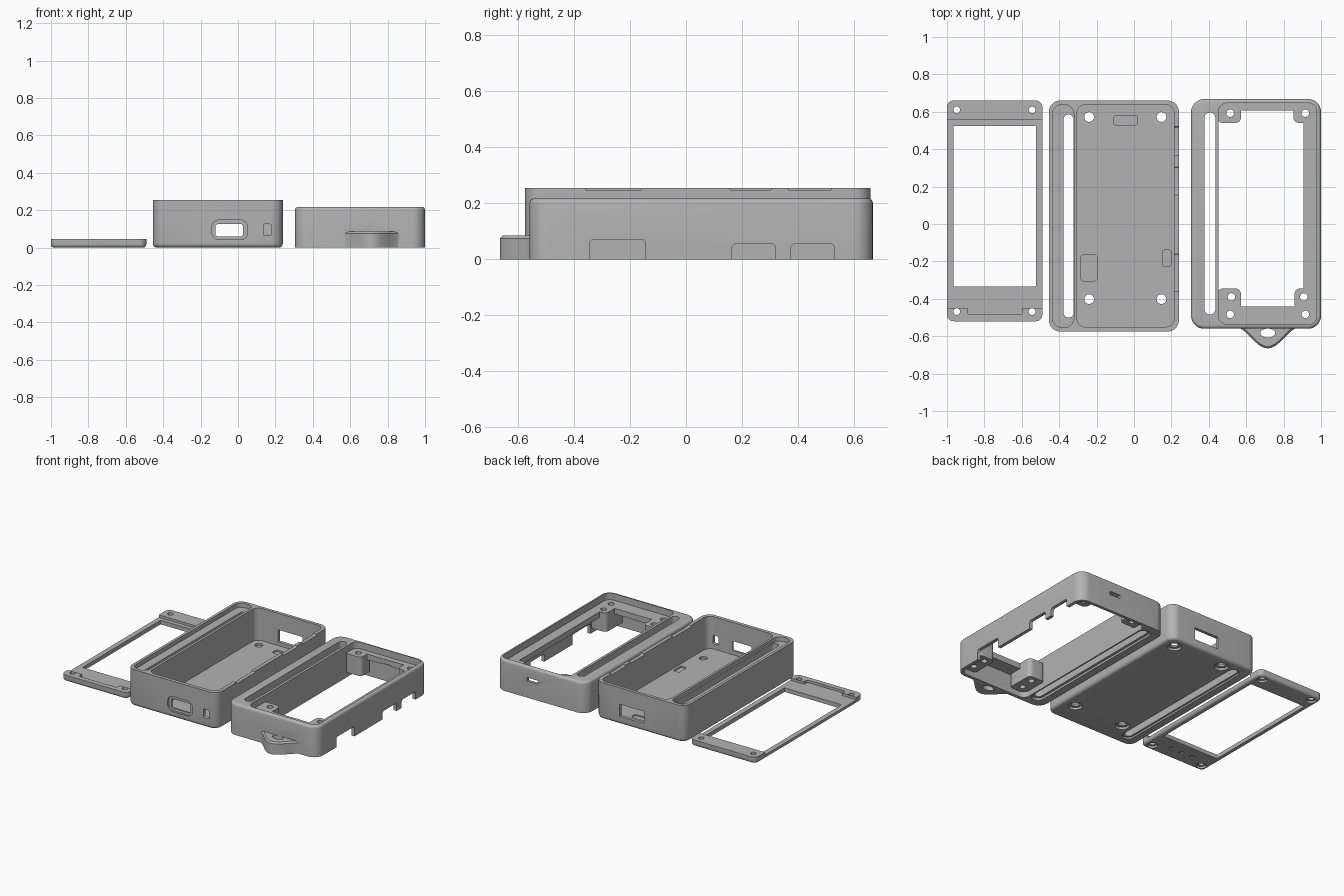
import bpy, bmesh, math
from mathutils import Matrix

if "Cube" in bpy.data.objects:
    bpy.data.objects.remove(bpy.data.objects["Cube"])

grey = bpy.data.materials.new("grey plastic")
grey.diffuse_color = (0.45, 0.45, 0.45, 1)
grey.use_nodes = True
grey.node_tree.nodes["Principled BSDF"].inputs["Base Color"].default_value = grey.diffuse_color


def outline(x0, x1, y0, y1, r, seg=8):
    """Rounded rectangle as a counter-clockwise list of points."""
    pts = []
    for cx, cy, a in ((x1 - r, y1 - r, 0), (x0 + r, y1 - r, 90),
                      (x0 + r, y0 + r, 180), (x1 - r, y0 + r, 270)):
        for i in range(seg + 1):
            t = math.radians(a + 90 * i / seg)
            pts.append((cx + r * math.cos(t), cy + r * math.sin(t)))
    return pts


def loft(name, rings, matrix=None):
    """Closed solid through rings of (points, z)."""
    bm = bmesh.new()
    loops = [[bm.verts.new((x, y, z)) for x, y in pts] for pts, z in rings]
    n = len(loops[0])
    for a, b in zip(loops, loops[1:]):
        for i in range(n):
            j = (i + 1) % n
            bm.faces.new((a[i], a[j], b[j], b[i]))
    bm.faces.new(loops[0][::-1])
    bm.faces.new(loops[-1])
    if matrix:
        bm.transform(matrix)
    bmesh.ops.recalc_face_normals(bm, faces=bm.faces)
    me = bpy.data.meshes.new(name)
    bm.to_mesh(me)
    bm.free()
    me.materials.append(grey)
    ob = bpy.data.objects.new(name, me)
    bpy.context.collection.objects.link(ob)
    return ob


def slab(x0, x1, y0, y1, z0, z1, r=0.01, low=0, high=0, name="cutter", matrix=None):
    """Rounded block with optional fillets on its bottom and top rims."""
    def ring(inset, z):
        return outline(x0 + inset, x1 - inset, y0 + inset, y1 - inset, max(r - inset, 0.001)), z
    angles = [math.radians(a) for a in (0, 22.5, 45, 67.5, 90)]
    rings = [ring(low * (1 - math.sin(a)), z0 + low * (1 - math.cos(a))) for a in angles] if low else [ring(0, z0)]
    rings += [ring(high * (1 - math.cos(a)), z1 - high * (1 - math.sin(a))) for a in angles] if high else [ring(0, z1)]
    return loft(name, rings, matrix)


def wall_cut(x0, x1, z0, z1, y0, y1, r):
    """Rounded opening running along y."""
    return slab(x0, x1, z0, z1, -y1, -y0, r, matrix=Matrix.Rotation(math.pi / 2, 4, 'X'))


def side_cut(y0, y1, z0, z1, x0, x1, r):
    """Rounded opening running along x."""
    m = Matrix(((0, 0, 1, 0), (1, 0, 0, 0), (0, 1, 0, 0), (0, 0, 0, 1)))
    return slab(y0, y1, z0, z1, x0, x1, r, matrix=m)


def peg(x, y, r, z0, z1, r2=None):
    def circle(q):
        return [(x + q * math.cos(i * math.pi / 12), y + q * math.sin(i * math.pi / 12)) for i in range(24)]
    return loft("cutter", [(circle(r), z0), (circle(r2 or r), z1)])


def combine(ob, tools, op='DIFFERENCE'):
    for t in tools:
        mod = ob.modifiers.new("bool", 'BOOLEAN')
        mod.operation, mod.object, mod.solver = op, t, 'EXACT'
        bpy.context.view_layer.update()
        me = bpy.data.meshes.new_from_object(ob.evaluated_get(bpy.context.evaluated_depsgraph_get()))
        ob.modifiers.clear()
        ob.data = me
        bpy.data.objects.remove(t)


# Cover plate with window, raised ends and screw holes
plate = slab(-1, -0.49, -0.52, 0.66, 0, 0.045, 0.035, low=0.018, name="cover_plate")
cuts = [slab(-0.965, -0.525, -0.335, 0.525, -0.1, 0.1, 0.004),
        slab(-1.1, -0.4, -0.45, 0.555, 0.028, 0.1, 0.002),
        slab(-0.89, -0.595, -0.485, -0.4, 0.028, 0.1, 0.015)]
for x in (-0.948, -0.545):
    for y in (0.61, -0.468):
        cuts += [peg(x, y, 0.018, -0.1, 0.1), peg(x, y, 0.033, -0.01, 0.014)]
cuts += [peg(x, -0.42, 0.015, -0.01, 0.008) for x in (-0.83, -0.745, -0.66)]
combine(plate, cuts)

# Lower case: tray with strap slot along the left
case = slab(-0.455, 0.24, -0.575, 0.66, 0, 0.255, 0.06, low=0.022, name="lower_case")
cuts = [slab(-0.305, 0.215, -0.55, 0.638, 0.03, 0.4, 0.045),
        slab(-0.436, -0.322, -0.553, 0.638, 0.225, 0.4, 0.05),
        slab(-0.377, -0.323, -0.5, 0.585, -0.1, 0.4, 0.0265),
        slab(-0.39, -0.31, -0.513, 0.598, -0.1, 0.012, 0.039)]
for x in (-0.24, 0.147):
    for y in (0.572, -0.402):
        cuts += [peg(x, y, 0.026, -0.1, 0.1), peg(x, y, 0.046, -0.01, 0.016)]
# Floor pockets, front and rear ports, rim notches
cuts += [slab(-0.11, 0.02, 0.53, 0.58, 0.02, 0.1, 0.015),
         slab(-0.285, -0.195, -0.305, -0.165, 0.02, 0.1, 0.02),
         slab(0.152, 0.197, -0.225, -0.14, 0.02, 0.1, 0.01),
         wall_cut(-0.14, 0.052, 0.042, 0.147, -0.7, -0.562, 0.04),
         wall_cut(-0.12, 0.027, 0.06, 0.125, -0.7, -0.5, 0.012),
         wall_cut(0.135, 0.178, 0.065, 0.125, -0.7, -0.5, 0.008),
         wall_cut(-0.14, 0.05, 0.055, 0.14, 0.6, 0.8, 0.004)]
for y0, y1 in ((-0.36, -0.16), (0.155, 0.305), (0.365, 0.52)):
    cuts.append(side_cut(y0, y1, 0.245, 0.3, 0.19, 0.4, 0.008))
combine(case, cuts)

# Upper frame: ring with a recess above an inner shelf
frame = slab(0.305, 1, -0.56, 0.668, 0, 0.218, 0.07, high=0.018, name="upper_frame")
combine(frame, [slab(0.453, 0.977, -0.537, 0.647, 0.172, 0.4, 0.045),
                slab(0.453, 0.977, -0.537, 0.647, -0.1, 0.132, 0.045),
                slab(0.453, 0.907, -0.44, 0.607, -0.2, 0.3, 0.004)])
# Corner screw posts
combine(frame, [slab(0.445, 0.572, 0.54, 0.655, 0.04, 0.172, 0.03),
                slab(0.853, 0.985, 0.54, 0.655, 0.04, 0.172, 0.03),
                slab(0.445, 0.572, -0.545, -0.345, 0.04, 0.172, 0.03),
                slab(0.858, 0.985, -0.545, -0.345, 0.04, 0.172, 0.03)], 'UNION')

# Lanyard lug: flared base narrowing to a round tip
pts = []
for i in range(33):
    u = -1 + i / 16
    pts.append((0.715 + 0.165 * u, -0.553 - 0.112 * (0.5 + 0.5 * math.cos(math.pi * u)) ** 0.85))
pts += [(0.86, -0.545), (0.57, -0.545)]
inner = [(0.715 + (x - 0.715) * 0.96, min(y + 0.01, -0.545)) for x, y in pts]
combine(frame, [loft("lug", [(pts, 0), (pts, 0.075), (inner, 0.085)])], 'UNION')
hole = [(0.715 + 0.04 * math.cos(i * math.pi / 12), -0.583 + 0.024 * math.sin(i * math.pi / 12)) for i in range(24)]

# Strap slot, lug hole, rear slit, connector notches and screw holes
cuts = [slab(0.377, 0.435, -0.484, 0.596, -0.1, 0.4, 0.0285),
        slab(0.36, 0.443, -0.505, 0.615, -0.1, 0.015, 0.04),
        loft("cutter", [(hole, -0.1), (hole, 0.12)]),
        wall_cut(0.675, 0.76, 0.115, 0.14, 0.6, 0.8, 0.004),
        side_cut(-0.345, -0.145, -0.1, 0.07, 0.93, 1.1, 0.015),
        side_cut(0.165, 0.32, -0.1, 0.055, 0.93, 1.1, 0.015),
        side_cut(0.375, 0.53, -0.1, 0.055, 0.93, 1.1, 0.015)]
for x, y in ((0.514, 0.592), (0.916, 0.592), (0.521, -0.39), (0.908, -0.39), (0.514, -0.483), (0.916, -0.483)):
    cuts.append(peg(x, y, 0.02, -0.1, 0.3))
combine(frame, cuts)

# Smooth the fillets, keep edges sharp
for ob in (plate, case, frame):
    bpy.ops.object.select_all(action='DESELECT')
    ob.select_set(True)
    bpy.context.view_layer.objects.active = ob
    bpy.ops.object.shade_smooth_by_angle(angle=math.radians(30))
